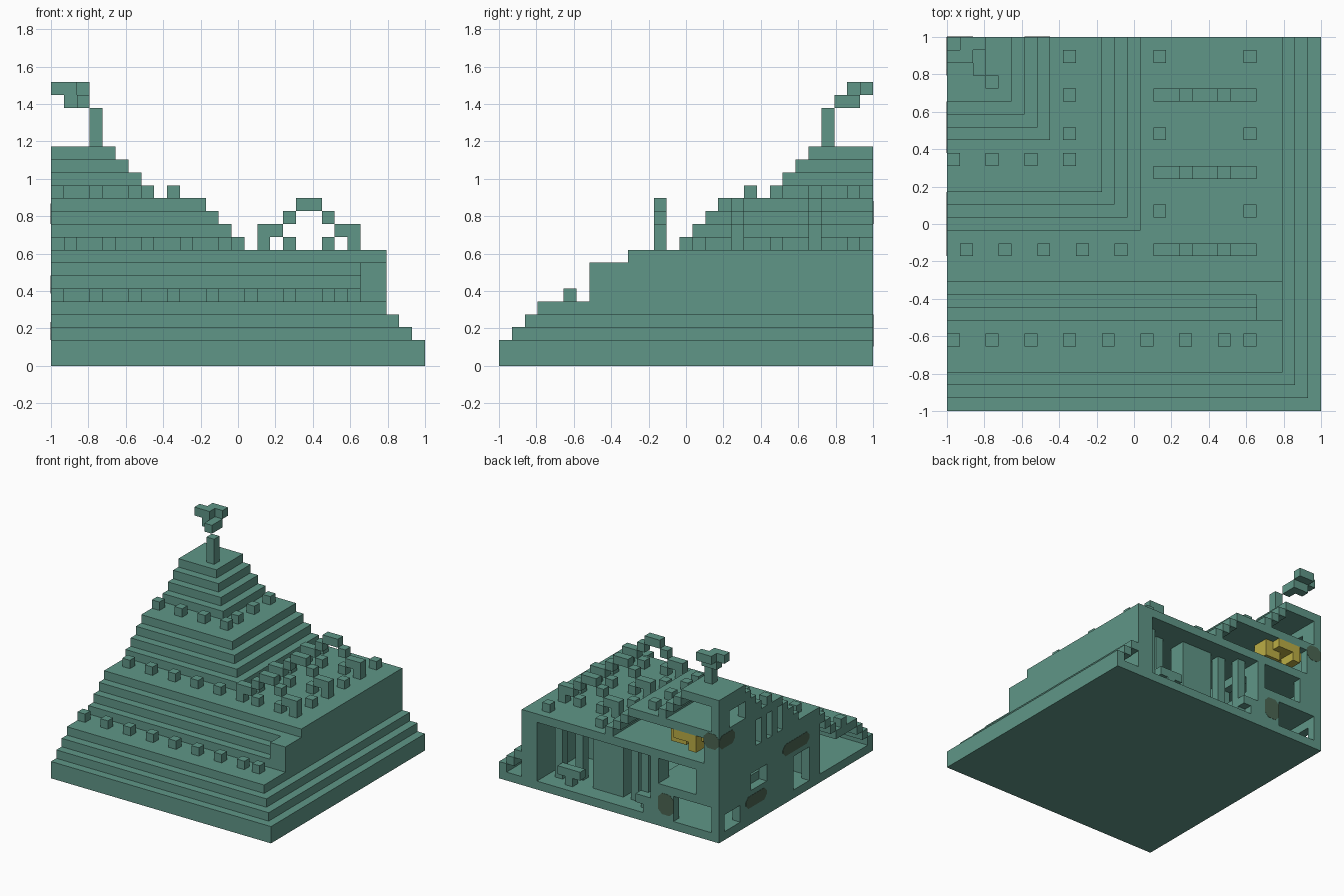
import bpy, bmesh, math
from mathutils import Vector

old = bpy.data.objects.get("Cube")
if old:
    bpy.data.objects.remove(old, do_unlink=True)

N = 29
U = 2 / N


def material(name, rgb):
    m = bpy.data.materials.new(name)
    m.use_nodes = True
    m.diffuse_color = (*rgb, 1)
    m.node_tree.nodes["Principled BSDF"].inputs["Base Color"].default_value = (*rgb, 1)
    return m


TEAL = material("teal stone", (0.115, 0.305, 0.242))
GOLD = material("gold", (0.5, 0.42, 0.06))
MOSS = material("dark moss", (0.07, 0.13, 0.085))


def box(i0, i1, j0, j1, k0, k1):
    """All grid cells inside a half-open range."""
    return {(i, j, k) for i in range(i0, i1) for j in range(j0, j1) for k in range(k0, k1)}


def build(name, cells, mat=TEAL):
    """Skin a set of cells, keeping only the outside faces."""
    bm = bmesh.new()
    verts = {}
    for c in cells:
        for axis in range(3):
            for side in (0, 1):
                n = list(c)
                n[axis] += 1 if side else -1
                if tuple(n) in cells:
                    continue
                ring = []
                for a, b in ((0, 0), (1, 0), (1, 1), (0, 1)):
                    p = list(c)
                    p[axis] += side
                    p[(axis + 1) % 3] += a
                    p[(axis + 2) % 3] += b
                    p = tuple(p)
                    if p not in verts:
                        verts[p] = bm.verts.new((p[0] * U - 1, p[1] * U - 1, p[2] * U))
                    ring.append(verts[p])
                bm.faces.new(ring if side else ring[::-1])
    bmesh.ops.dissolve_limit(bm, angle_limit=math.radians(1), verts=bm.verts, edges=bm.edges)
    finish(name, bm, mat)


def finish(name, bm, mat):
    mesh = bpy.data.meshes.new(name)
    bm.to_mesh(mesh)
    bm.free()
    mesh.materials.append(mat)
    bpy.context.collection.objects.link(bpy.data.objects.new(name, mesh))


# Stepped shell: each layer is (right limit, front limit)
layers = [(29, 0), (29, 0), (28, 1), (27, 2), (26, 3), (26, 7), (26, 8), (26, 9), (26, 10),
          (15, 14), (14, 15), (13, 16), (12, 17), (8, 21), (7, 22), (6, 23), (5, 24)]
slabs = (0, 8, 12, 16)
shell = set()
for k, (right, front) in enumerate(layers):
    whole = box(0, right, front, N, k, k + 1)
    if k in slabs:
        shell |= whole
        continue
    up_right, up_front = layers[k + 1]
    shell |= whole - box(0, min(right - 1, up_right), max(front + 1, up_front), N, k, k + 1)
build("stepped_shell", shell)

# Thick side wall and the wall behind the front corridor
build("side_wall", box(24, 26, 7, N, 1, 8))
build("corridor_wall", box(0, 24, 10, 11, 1, 8))

# Lower cross wall with door and windows
wall = box(0, 1, 11, N, 1, 8)
wall -= box(0, 1, 12, 15, 1, 5)
wall -= box(0, 1, 20, 23, 4, 6)
wall -= box(0, 1, 25, 28, 1, 3)
build("cross_wall", wall)

# Upper cross wall with slit windows, following the steps
upper = set()
for k in range(9, 16):
    upper |= box(0, 1, layers[k][1], N, k, k + 1)
for j in (17, 19, 21):
    upper -= box(0, 1, j, j + 1, 9, 12)
upper -= box(0, 1, 24, 27, 13, 15)
build("upper_cross_wall", upper)

# Inner rooms
build("inner_floor", box(1, 9, 19, N, 4, 5))
inner = box(9, 24, 20, 21, 1, 8)
for i in (11, 19):
    inner -= box(i, i + 3, 20, 21, 1, 5)
build("inner_wall", inner)
tower_wall = box(8, 9, 19, N, 1, 8) - box(8, 9, 23, 26, 1, 4) - box(8, 9, 23, 27, 5, 7)
build("tower_wall", tower_wall)
build("wide_pier", box(14, 18, 25, 27, 1, 8))
for n, (i, j) in enumerate(((22, 26), (20, 25), (12, 26), (10, 27))):
    build(f"room_pillar_{n}", box(i, i + 1, j, j + 1, 1, 8))
build("low_table", box(19, 22, 27, 28, 2, 3) | box(20, 21, 27, 28, 1, 2))
build("bench", box(9, 11, 27, 29, 2, 3) | box(9, 10, 28, 29, 1, 2))
build("end_pier", box(6, 8, 28, 29, 1, 4) | box(1, 2, 28, 29, 9, 13) | box(1, 3, 28, 29, 5, 8))

# Hanging gold lamp
lamp = box(2, 7, 26, 28, 11, 12) | box(3, 6, 25, 29, 11, 12)
lamp |= box(3, 4, 27, 29, 10, 11) | box(5, 7, 26, 28, 10, 11)
build("gold_lamp", lamp, GOLD)

# Roof arches with little feet under them
profile = ((0, 9), (0, 10), (1, 10), (2, 11), (3, 12), (2, 9))
for n, j in enumerate((12, 18, 24)):
    arch = set()
    for i, k in profile:
        arch |= {(16 + i, j, k), (23 - i, j, k)}
    build(f"roof_arch_{n}", arch)

# Single posts along the terraces
build("roof_posts", {(i, j, 9) for i in (16, 23) for j in (15, 21, 27)})
build("front_posts", {(i, 5, 5) for i in (*range(0, 22, 3), 23)})
build("middle_posts", {(i, 12, 9) for i in range(1, 14, 3)})
build("tower_posts", {(i, 19, 13) for i in range(0, 10, 3)} | {(9, j, 13) for j in (21, 24, 27)})

# Pillar and crown at the summit
build("summit_pillar", box(3, 4, 25, 26, 17, 20))
build("summit_crown", {(2, 26, 20), (2, 27, 20), (1, 27, 20),
                       (0, 27, 21), (1, 27, 21), (1, 28, 21), (2, 28, 21)})


# Moss patches: thin clipped plates on the cut walls
def patch(name, axis, a0, a1, k0, k1, clip=0.5):
    outline = [(a0 + clip, k0), (a1 - clip, k0), (a1, k0 + clip), (a1, k1 - clip),
               (a1 - clip, k1), (a0 + clip, k1), (a0, k1 - clip), (a0, k0 + clip)]
    bm = bmesh.new()
    if axis == "x":
        pts = [(-1.002, a * U - 1, k * U) for a, k in outline]
        push = Vector((0.004, 0, 0))
    else:
        pts = [(a * U - 1, 1.002, k * U) for a, k in outline]
        push = Vector((0, -0.004, 0))
    face = bm.faces.new([bm.verts.new(p) for p in pts])
    out = bmesh.ops.extrude_face_region(bm, geom=[face], use_keep_orig=True)
    bmesh.ops.translate(bm, vec=push, verts=[v for v in out["geom"] if isinstance(v, bmesh.types.BMVert)])
    bmesh.ops.recalc_face_normals(bm, faces=bm.faces)
    finish(name, bm, MOSS)


patch("moss_mid", "x", 12, 17, 5.6, 7)
patch("moss_low", "x", 20, 24, 2, 3.4)
patch("moss_corner", "x", 26, 29, 11, 12.6)
patch("moss_back_high", "y", 0, 2, 11, 12.8)
patch("moss_back_low", "y", 6, 8, 1.5, 4)
